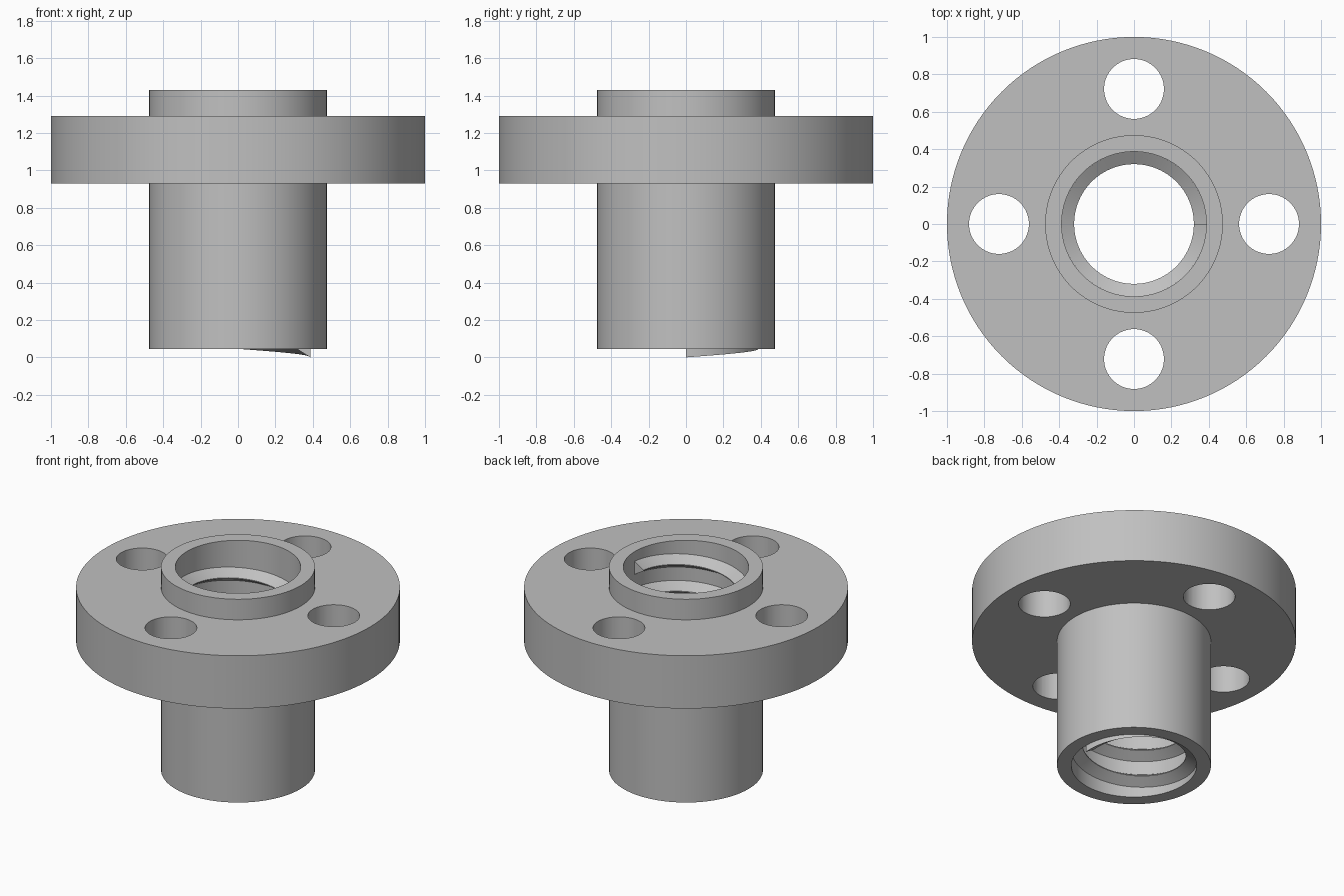
import bpy, bmesh
from math import cos, sin, pi, radians
from mathutils import Matrix, Vector

if "Cube" in bpy.data.objects:
    bpy.data.objects.remove(bpy.data.objects["Cube"], do_unlink=True)

# One plain grey metal
metal = bpy.data.materials.new("grey_metal")
metal.use_nodes = True
grey = (0.53, 0.53, 0.53, 1)
metal.diffuse_color = grey
metal.node_tree.nodes["Principled BSDF"].inputs["Base Color"].default_value = grey

BOTTOM, TOP = 0.045, 1.43
FLANGE_LOW, FLANGE_HIGH = 0.93, 1.29
BORE, BODY, RIM = 0.387, 0.475, 1.0


def add_object(name, bm):
    bmesh.ops.recalc_face_normals(bm, faces=bm.faces)
    mesh = bpy.data.meshes.new(name)
    bm.to_mesh(mesh)
    bm.free()
    mesh.materials.append(metal)
    obj = bpy.data.objects.new(name, mesh)
    bpy.context.collection.objects.link(obj)
    return obj


def select_only(obj):
    bpy.ops.object.select_all(action='DESELECT')
    obj.select_set(True)
    bpy.context.view_layer.objects.active = obj


def sweep(name, profile, steps, turns=1, pitch=0):
    """Carry a closed (radius, height) profile round the z axis."""
    bm = bmesh.new()
    closed = pitch == 0
    rings = []
    for i in range(steps if closed else steps + 1):
        a = 2 * pi * turns * i / steps
        rise = pitch * turns * i / steps
        rings.append([bm.verts.new((r * cos(a), r * sin(a), z + rise))
                      for r, z in profile])
    pairs = list(zip(rings, rings[1:]))
    if closed:
        pairs.append((rings[-1], rings[0]))
    n = len(profile)
    for p, q in pairs:
        for j in range(n):
            k = (j + 1) % n
            bm.faces.new((p[j], q[j], q[k], p[k]))
    if not closed:
        bm.faces.new(rings[0])
        bm.faces.new(rings[-1])
    return add_object(name, bm)


# Sleeve with collar and flange
body = sweep("flanged_sleeve", [
    (BORE, BOTTOM), (BODY, BOTTOM), (BODY, FLANGE_LOW), (RIM, FLANGE_LOW),
    (RIM, FLANGE_HIGH), (BODY, FLANGE_HIGH), (BODY, TOP), (BORE, TOP)], 128)

# Four bolt holes through the flange
bm = bmesh.new()
for i in range(4):
    spot = Matrix.Rotation(i * pi / 2, 4, 'Z') @ Vector((0.722, 0, 1.1))
    bmesh.ops.create_cone(bm, cap_ends=True, segments=64, radius1=0.16,
                          radius2=0.16, depth=0.8,
                          matrix=Matrix.Translation(spot))
cutter = add_object("bolt_hole_cutter", bm)
cutter.hide_render = True
cut = body.modifiers.new("bolt_holes", 'BOOLEAN')
cut.operation, cut.solver, cut.object = 'DIFFERENCE', 'EXACT', cutter
select_only(body)
bpy.ops.object.modifier_apply(modifier=cut.name)
bpy.data.objects.remove(cutter, do_unlink=True)

# Internal screw thread: a ridge climbing seven turns
thread = sweep("internal_thread", [
    (BORE, 0), (BORE, 0.09), (0.32, 0.048), (0.32, 0.042)],
    7 * 96, turns=7, pitch=0.182)

for part in (body, thread):
    select_only(part)
    bpy.ops.object.shade_smooth_by_angle(angle=radians(25))
